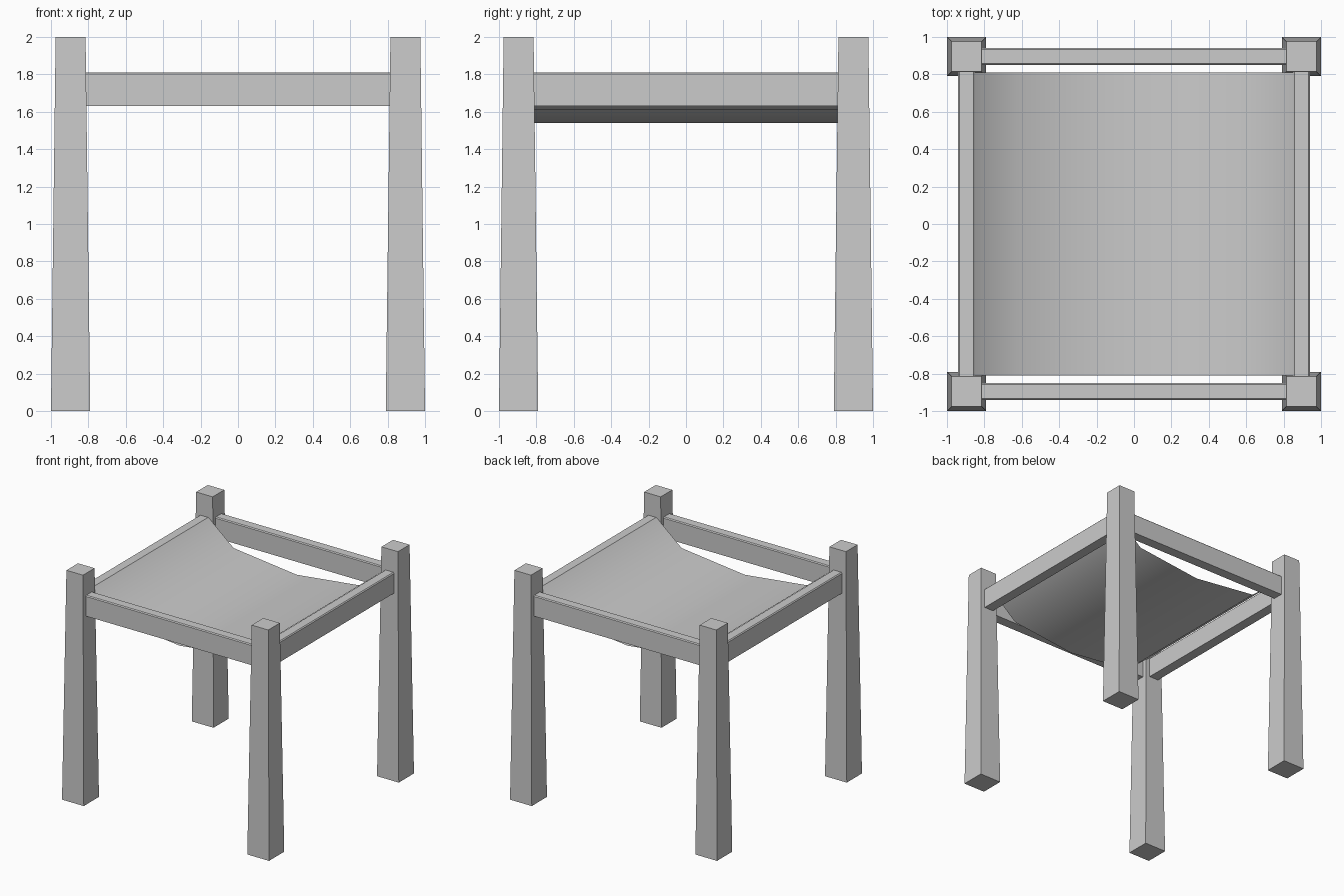
import bpy, bmesh
from math import radians

if "Cube" in bpy.data.objects:
    bpy.data.objects.remove(bpy.data.objects["Cube"])


def make_object(name, bm):
    bmesh.ops.recalc_face_normals(bm, faces=bm.faces)
    mesh = bpy.data.meshes.new(name)
    bm.to_mesh(mesh)
    bm.free()
    obj = bpy.data.objects.new(name, mesh)
    bpy.context.collection.objects.link(obj)
    return obj


def make_leg(name, cx, cy):
    # Tapered square post, wider at the foot
    bm = bmesh.new()
    bmesh.ops.create_cube(bm, size=1)
    for v in bm.verts:
        width = 0.16 if v.co.z > 0 else 0.21
        v.co = (cx + v.co.x * width, cy + v.co.y * width, v.co.z * 2 + 1)
    make_object(name, bm)


def make_rail(name, axis, side):
    # Flat board running along the given axis, long top edges slightly eased
    size = [0.09, 0.09, 0.18]
    size[axis] = 1.626
    centre = [0, 0, 1.72]
    centre[1 - axis] = side * 0.895
    bm = bmesh.new()
    bmesh.ops.create_cube(bm, size=1)
    for v in bm.verts:
        v.co = [c + s * p for c, s, p in zip(centre, size, v.co)]
    top = [e for e in bm.edges
           if all(v.co.z > 1.75 for v in e.verts)
           and abs(e.verts[0].co[axis] - e.verts[1].co[axis]) > 1]
    bmesh.ops.bevel(bm, geom=top, offset=0.008, segments=1, affect='EDGES')
    make_object(name, bm)


# Legs and rails
for sx, xname in ((-1, "left"), (1, "right")):
    for sy, yname in ((-1, "front"), (1, "back")):
        make_leg(f"{yname}_{xname}_leg", sx * 0.895, sy * 0.895)
    make_rail(f"{xname}_rail", 1, sx)
for sy, yname in ((-1, "front"), (1, "back")):
    make_rail(f"{yname}_rail", 0, sy)

# Sagging sling seat: a thin sheet hung between the side rails
profile = [(-0.85, 1.81), (-0.61, 1.61), (0, 1.54), (0.61, 1.61), (0.85, 1.81)]
bm = bmesh.new()
rows = [[bm.verts.new((x, y, z)) for x, z in profile] for y in (-0.81, 0.81)]
for i in range(len(profile) - 1):
    bm.faces.new((rows[0][i], rows[0][i + 1], rows[1][i + 1], rows[1][i]))
seat = make_object("sling_seat", bm)
if seat.data.polygons[0].normal.z < 0:
    seat.data.flip_normals()
bpy.context.view_layer.objects.active = seat
seat.select_set(True)
bpy.ops.object.shade_smooth_by_angle(angle=radians(50))
